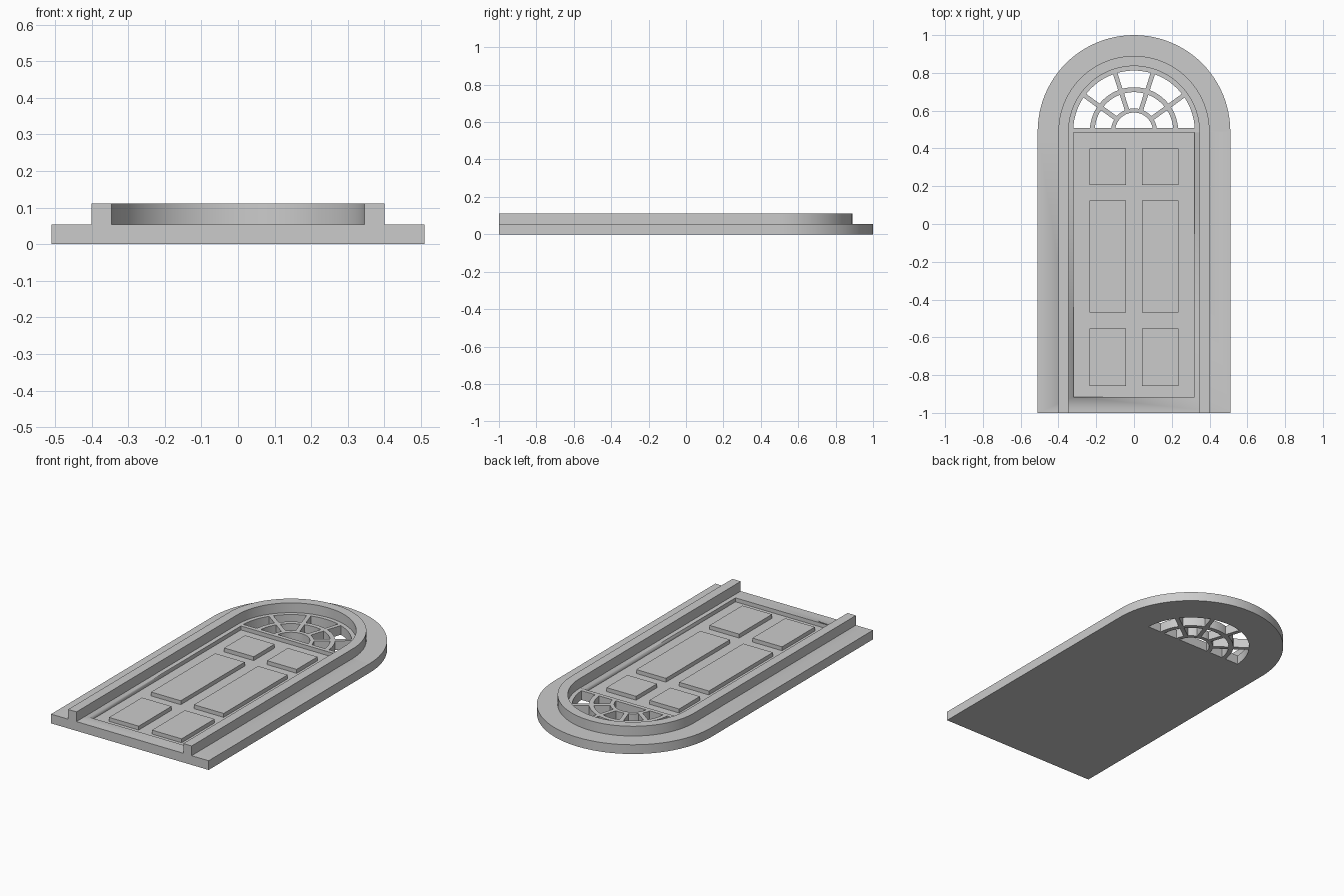
import bpy
import math
from mathutils import Matrix, Vector

if "Cube" in bpy.data.objects:
    bpy.data.objects.remove(bpy.data.objects["Cube"], do_unlink=True)

CY = 0.49          # centre of all the arches
CHORD = 0.508      # flat bottom of the fanlight
BASE = 0.054       # top of the slab
FLOOR = 0.031      # floor of the sunken door field
TOP = 0.111        # top of the raised moulding

grey = bpy.data.materials.new("plain grey")
grey.use_nodes = True
colour = (0.6, 0.6, 0.6, 1)
grey.diffuse_color = colour
grey.node_tree.nodes["Principled BSDF"].inputs["Base Color"].default_value = colour


def arc(r, y_from=CY, n=48):
    """Arch points from right to left, starting at height y_from."""
    a = math.asin((y_from - CY) / r)
    return [(r * math.cos(t), CY + r * math.sin(t))
            for t in (a + (math.pi - 2 * a) * i / n for i in range(n + 1))]


def doorway(r):
    return [(r, -1)] + arc(r) + [(-r, -1)]


def rect(x0, x1, y0, y1):
    return [(x0, y0), (x1, y0), (x1, y1), (x0, y1)]


def plate(name, outlines, z0, z1):
    """Extrude flat outlines, where inner outlines become holes."""
    curve = bpy.data.curves.new(name, "CURVE")
    curve.dimensions = "2D"
    curve.fill_mode = "BOTH"
    curve.extrude = (z1 - z0) / 2
    for points in outlines:
        spline = curve.splines.new("POLY")
        spline.points.add(len(points) - 1)
        for p, (x, y) in zip(spline.points, points):
            p.co = (x, y, 0, 1)
        spline.use_cyclic_u = True
    temp = bpy.data.objects.new(name + " outline", curve)
    bpy.context.collection.objects.link(temp)
    mesh = bpy.data.meshes.new_from_object(
        temp.evaluated_get(bpy.context.evaluated_depsgraph_get()))
    bpy.data.objects.remove(temp, do_unlink=True)
    mesh.transform(Matrix.Translation((0, 0, (z0 + z1) / 2)))
    mesh.materials.clear()
    mesh.materials.append(grey)
    obj = bpy.data.objects.new(name, mesh)
    bpy.context.collection.objects.link(obj)
    # Weld caps to walls
    bpy.ops.object.select_all(action="DESELECT")
    obj.select_set(True)
    bpy.context.view_layer.objects.active = obj
    bpy.ops.object.mode_set(mode="EDIT")
    bpy.ops.mesh.select_all(action="SELECT")
    bpy.ops.mesh.remove_doubles(threshold=0.00001)
    bpy.ops.mesh.normals_make_consistent(inside=False)
    bpy.ops.object.mode_set(mode="OBJECT")
    bpy.ops.object.shade_smooth_by_angle(angle=math.radians(30))
    return obj


# Arched slab with the fanlight opening and the sunken door field
slab = plate("arched_slab", [doorway(0.51), arc(0.322, CHORD)], 0, BASE)
cutter = plate("field_cutter", [rect(-0.32, 0.32, -0.915, 0.484)], FLOOR, TOP)
cutter.hide_render = True
cut = slab.modifiers.new("sunken field", "BOOLEAN")
cut.operation = "DIFFERENCE"
cut.solver = "EXACT"
cut.object = cutter
bpy.context.view_layer.objects.active = slab
bpy.ops.object.modifier_apply(modifier=cut.name)
bpy.data.objects.remove(cutter, do_unlink=True)

# Raised moulding around the door, open at the bottom
plate("door_moulding", [doorway(0.4) + doorway(0.346)[::-1]], BASE, TOP)

# Six door panels in mirrored pairs
for row, (y0, y1) in {"lower": (-0.857, -0.553), "middle": (-0.468, 0.124),
                      "upper": (0.207, 0.4)}.items():
    plate(f"left_{row}_panel", [rect(0.043, 0.235, y0, y1)], FLOOR, BASE)
    plate(f"right_{row}_panel", [rect(-0.235, -0.043, y0, y1)], FLOOR, BASE)

# Fanlight rings
for name, outer, inner in (("hub_ring", 0.122, 0.1), ("middle_ring", 0.234, 0.208)):
    plate(name, [arc(outer, CHORD) + arc(inner, CHORD)[::-1]], 0, BASE)

# Fanlight spokes
for i in range(1, 5):
    turn = Matrix.Rotation(math.radians(36 * i), 2)
    corners = [turn @ Vector(p) for p in rect(0.112, 0.33, -0.012, 0.012)]
    plate(f"fan_spoke_{i}", [[(p.x, p.y + CY) for p in corners]], 0, BASE)
